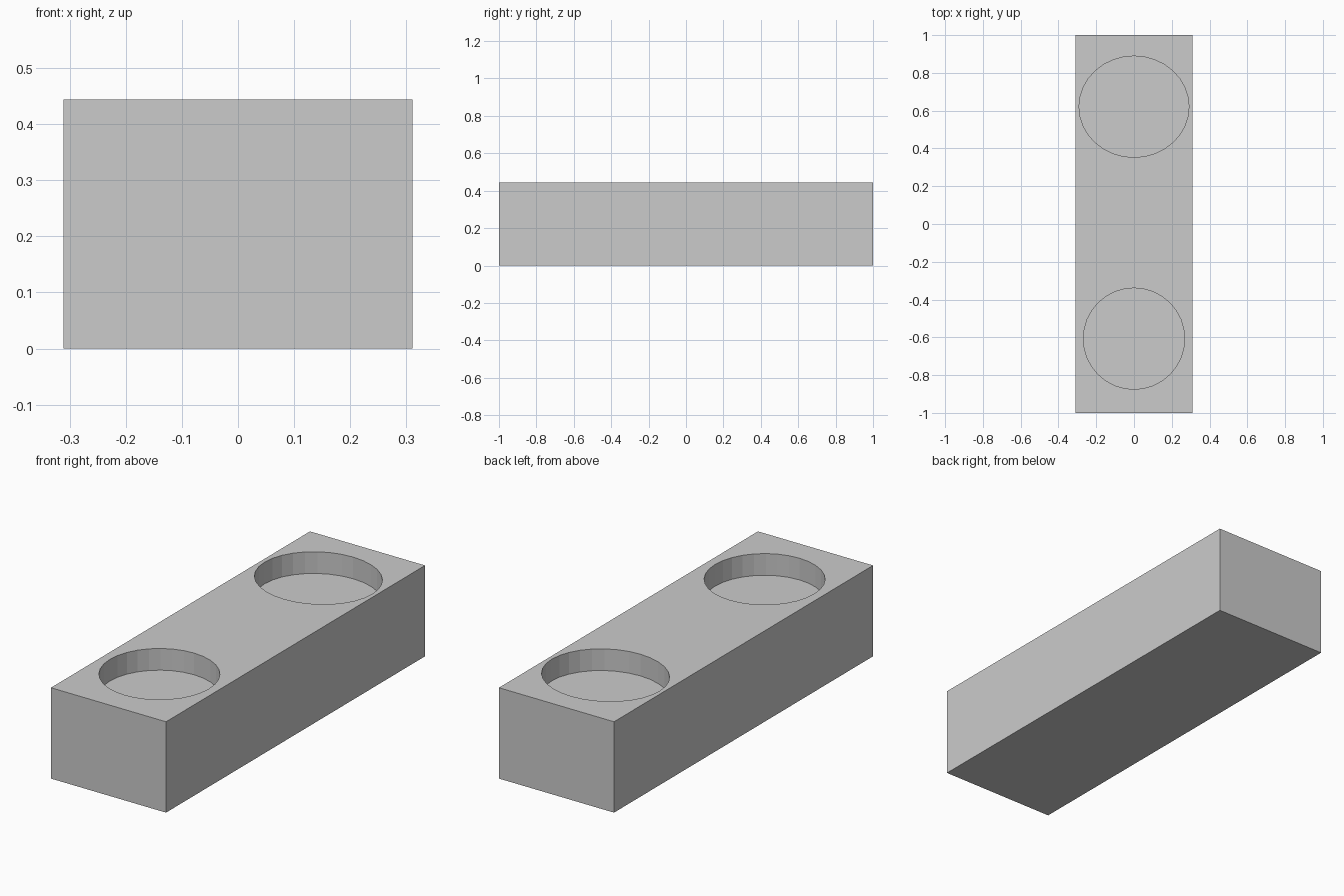
import bpy

# Remove the default cube
cube = bpy.data.objects.get("Cube")
if cube:
    bpy.data.objects.remove(cube, do_unlink=True)

WIDTH, LENGTH, HEIGHT = 0.622, 2.0, 0.444
POCKET_DEPTH = 0.106

# Single plain grey
grey = bpy.data.materials.new("plain_grey")
grey.use_nodes = True
colour = (0.6, 0.6, 0.6, 1)
grey.diffuse_color = colour
grey.node_tree.nodes["Principled BSDF"].inputs["Base Color"].default_value = colour

# Solid block
bpy.ops.mesh.primitive_cube_add(size=1, location=(0, 0, HEIGHT / 2))
block = bpy.context.object
block.name = "holder_block"
block.scale = (WIDTH, LENGTH, HEIGHT)
bpy.ops.object.transform_apply(location=True, rotation=False, scale=True)
block.data.materials.append(grey)


def cut_pocket(name, y, radius_x, radius_y):
    """Sink a flat-bottomed round pocket into the top of the block."""
    bpy.ops.mesh.primitive_cylinder_add(
        vertices=32, radius=1, depth=2 * POCKET_DEPTH, location=(0, y, HEIGHT))
    cutter = bpy.context.object
    cutter.name = name
    cutter.scale = (radius_x, radius_y, 1)
    bpy.ops.object.transform_apply(location=False, rotation=False, scale=True)
    cutter.data.materials.append(grey)
    cutter.hide_render = True
    bpy.context.view_layer.objects.active = block
    mod = block.modifiers.new(name, 'BOOLEAN')
    mod.operation = 'DIFFERENCE'
    mod.solver = 'EXACT'
    mod.object = cutter
    bpy.ops.object.modifier_apply(modifier=mod.name)
    bpy.data.objects.remove(cutter, do_unlink=True)


# Round pocket at the front, slightly wider oval one at the back
cut_pocket("front_pocket", -0.607, 0.268, 0.268)
cut_pocket("back_pocket", 0.621, 0.291, 0.268)
